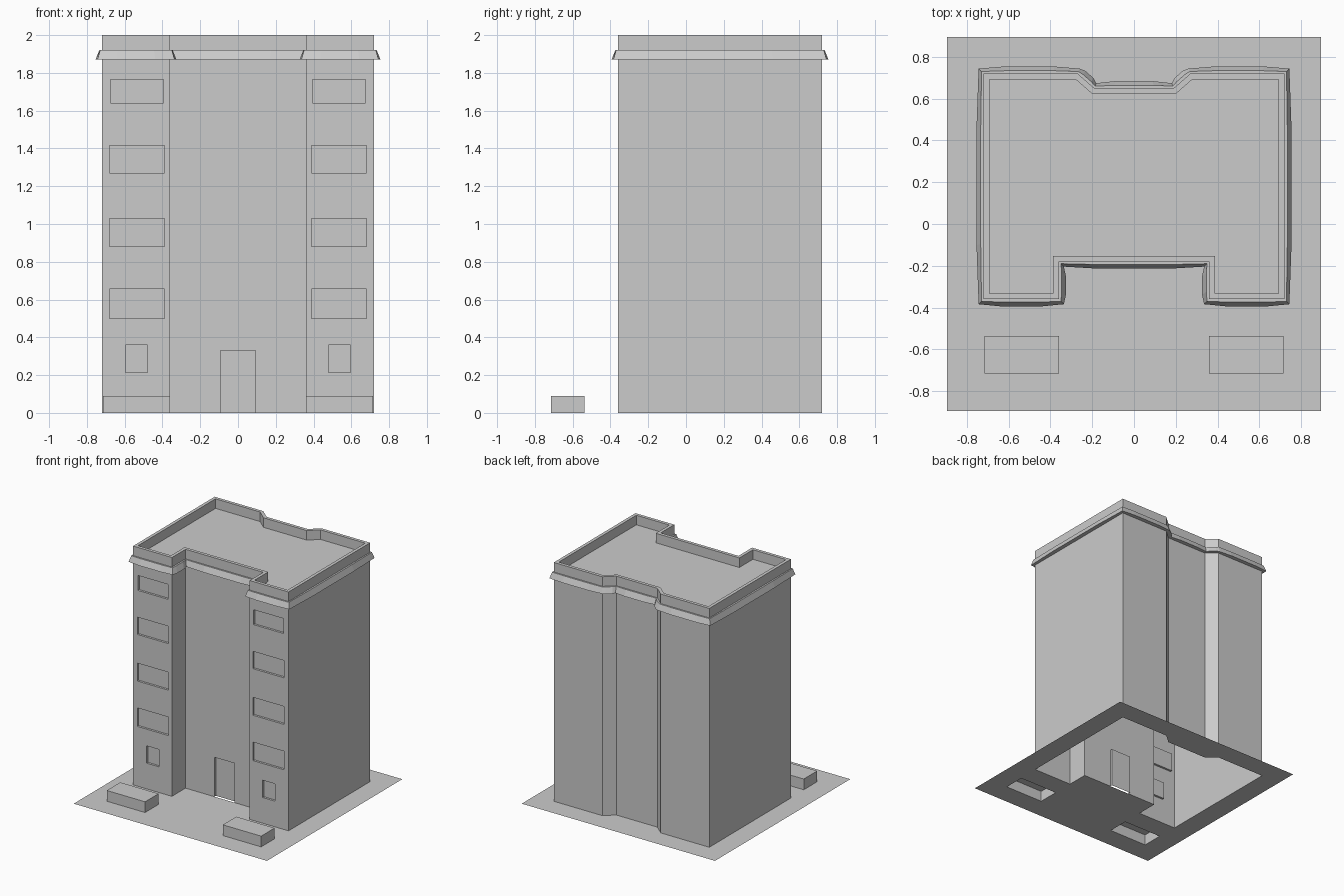
import bpy, bmesh
from mathutils import Vector

if "Cube" in bpy.data.objects:
    bpy.data.objects.remove(bpy.data.objects["Cube"])

# Wall outline, counter-clockwise: recessed entrance in front, shallow notch behind
half = [(.36, -.18), (.36, -.36), (.72, -.36), (.72, .72), (.27, .72), (.19, .65)]
outline = [Vector(p) for p in half] + [Vector((-x, y)) for x, y in reversed(half)]


def outward(a, b):
    d = (b - a).normalized()
    return Vector((d.y, -d.x))


def offset(poly, dist):
    """Mitred offset of a closed outline."""
    out = []
    for i, p in enumerate(poly):
        n1 = outward(poly[i - 1], p)
        n2 = outward(p, poly[(i + 1) % len(poly)])
        out.append(p + (n1 + n2) * dist / (1 + n1.dot(n2)))
    return out


def finish(name, bm, hidden=False):
    mesh = bpy.data.meshes.new(name)
    bm.to_mesh(mesh)
    bm.free()
    ob = bpy.data.objects.new(name, mesh)
    bpy.context.collection.objects.link(ob)
    ob.hide_render = hidden
    return ob


def prism(bm, poly, z0, z1):
    lo = [bm.verts.new((x, y, z0)) for x, y in poly]
    hi = [bm.verts.new((x, y, z1)) for x, y in poly]
    n = len(poly)
    bm.faces.new(lo[::-1])
    bm.faces.new(hi)
    for i in range(n):
        j = (i + 1) % n
        bm.faces.new((lo[i], lo[j], hi[j], hi[i]))


def rect(x0, x1, y0, y1):
    return [Vector(p) for p in ((x0, y0), (x1, y0), (x1, y1), (x0, y1))]


def remove_base(bm):
    base = [f for f in bm.faces if all(abs(v.co.z) < 1e-4 for v in f.verts)]
    bmesh.ops.delete(bm, geom=base, context='FACES')


# Cutters: roof well, door and windows
cut = bmesh.new()
prism(cut, offset(outline, -.027), 1.92, 2.1)
prism(cut, rect(-.093, .093, -.3, -.16), -.05, .33)
windows = [(.48, .595, .215, .36), (.39, .68, .5, .655), (.39, .68, .88, 1.03),
           (.39, .68, 1.27, 1.415), (.395, .675, 1.64, 1.765)]
for x0, x1, z0, z1 in windows:
    prism(cut, rect(x0, x1, -.5, -.342), z0, z1)
    prism(cut, rect(-x1, -x0, -.5, -.342), z0, z1)
cutter = finish("opening_cutter", cut, True)

# Building shell, open underneath
body = bmesh.new()
prism(body, outline, 0, 2)
building = finish("building_shell", body)
mod = building.modifiers.new("openings", 'BOOLEAN')
mod.object = cutter
mod.solver = 'EXACT'
bpy.context.view_layer.update()
evaluated = building.evaluated_get(bpy.context.evaluated_depsgraph_get())
bm = bmesh.new()
bm.from_mesh(bpy.data.meshes.new_from_object(evaluated))
building.modifiers.clear()
remove_base(bm)
bm.to_mesh(building.data)
bm.free()
bpy.data.objects.remove(cutter)


# Sloped cornice whose lower edge bulges slightly along each wall
def cornice_ring(bm, dist, bulge, z):
    poly = offset(outline, dist)
    ring = []
    for i, p in enumerate(poly):
        q = poly[(i + 1) % len(poly)]
        n = outward(p, q)
        for t, b in ((0, 0), (.25, bulge), (.75, bulge)):
            co = p.lerp(q, t) + n * b
            ring.append(bm.verts.new((co.x, co.y, z)))
    return ring


bm = bmesh.new()
rings = [cornice_ring(bm, *r) for r in
         ((0, 0, 1.87), (.024, .01, 1.87), (.01, .004, 1.92), (0, 0, 1.92))]
for a, b in zip(rings, rings[1:]):
    for i in range(len(a)):
        j = (i + 1) % len(a)
        bm.faces.new((a[i], a[j], b[j], b[i]))
finish("cornice", bm)

# Planters, open underneath
planters = [rect(.36, .715, -.715, -.537), rect(-.715, -.36, -.715, -.537)]
for side, poly in zip(("right", "left"), planters):
    bm = bmesh.new()
    prism(bm, poly, 0, .09)
    remove_base(bm)
    finish(side + "_planter", bm)

# Ground sheet with holes under the building and planters
bm = bmesh.new()
for poly in [rect(-.895, .895, -.895, .895), outline] + planters:
    vs = [bm.verts.new((x, y, 0)) for x, y in poly]
    for i, v in enumerate(vs):
        bm.edges.new((vs[i - 1], v))
bmesh.ops.triangle_fill(bm, edges=bm.edges[:], use_beauty=True, normal=(0, 0, 1))
for f in bm.faces:
    f.normal_update()
    if f.normal.z < 0:
        f.normal_flip()
finish("ground_slab", bm)
